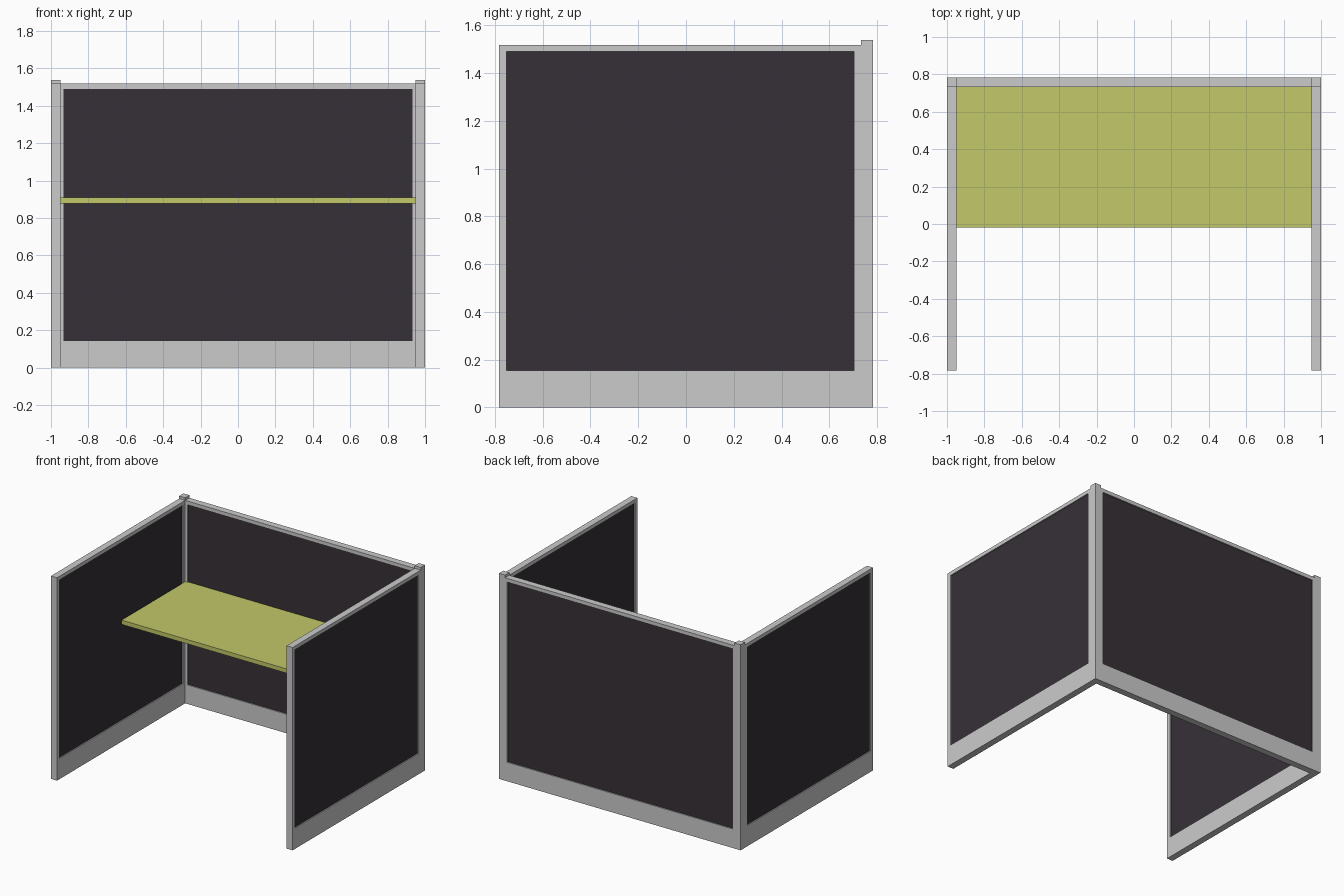
import bpy, bmesh

if "Cube" in bpy.data.objects:
    bpy.data.objects.remove(bpy.data.objects["Cube"])

T = 0.05            # wall thickness
D = 0.7825          # half depth
POST_Y = D - T      # front face of corner posts
RECESS = 0.008      # fabric set back from the frame faces


def material(name, color):
    m = bpy.data.materials.new(name)
    m.diffuse_color = color
    m.use_nodes = True
    m.node_tree.nodes["Principled BSDF"].inputs["Base Color"].default_value = m.diffuse_color
    return m


fabric = material("dark_fabric", (0.037, 0.030, 0.038, 1))
lime = material("lime_top", (0.54, 0.58, 0.14, 1))


def finish(name, bm, mat=None):
    bmesh.ops.recalc_face_normals(bm, faces=bm.faces)
    mesh = bpy.data.meshes.new(name)
    bm.to_mesh(mesh)
    bm.free()
    ob = bpy.data.objects.new(name, mesh)
    bpy.context.collection.objects.link(ob)
    if mat:
        mesh.materials.append(mat)
    return ob


def box(name, lo, hi, mat=None):
    bm = bmesh.new()
    bmesh.ops.create_cube(bm, size=1)
    for v in bm.verts:
        v.co = [a + (c + 0.5) * (b - a) for a, b, c in zip(lo, hi, v.co)]
    return finish(name, bm, mat)


def frame(name, outer, inner, lo, to_xyz):
    """Rectangular frame: ring of quads (u0, u1, z0, z1) extruded by T."""
    bm = bmesh.new()
    rings = []
    for u0, u1, z0, z1 in (outer, inner):
        corners = ((u0, z0), (u1, z0), (u1, z1), (u0, z1))
        rings.append([bm.verts.new(to_xyz(u, lo, z)) for u, z in corners])
    o, i = rings
    faces = [bm.faces.new((o[k], o[(k + 1) % 4], i[(k + 1) % 4], i[k])) for k in range(4)]
    ext = bmesh.ops.extrude_face_region(bm, geom=faces, use_keep_orig=True)
    verts = [g for g in ext["geom"] if isinstance(g, bmesh.types.BMVert)]
    bmesh.ops.translate(bm, verts=verts, vec=to_xyz(0, T, 0))
    return finish(name, bm)


# Back wall: frame and recessed fabric
frame("back_frame", (-0.95, 0.95, 0, 1.518), (-0.932, 0.932, 0.142, 1.49),
      POST_Y, lambda u, t, z: (u, t, z))
box("back_fabric", (-0.932, POST_Y + RECESS, 0.142), (0.932, D - RECESS, 1.49), fabric)

# Side walls and corner posts, mirrored left and right
for side, s in (("left", -1), ("right", 1)):
    frame(side + "_frame", (-D, POST_Y, 0, 1.518), (-0.752, 0.704, 0.155, 1.49),
          0.95, lambda u, t, z, s=s: (s * t, u, z))
    a, b = sorted((s * (0.95 + RECESS), s * (1 - RECESS)))
    box(side + "_fabric", (a, -0.752, 0.155), (b, 0.704, 1.49), fabric)
    a, b = sorted((s * 0.95, s * 1.0))
    box(side + "_corner_post", (a, POST_Y, 0), (b, D, 1.538), None)

# Worktop
box("worktop", (-0.95, -0.02, 0.878), (0.95, POST_Y + RECESS, 0.91), lime)
